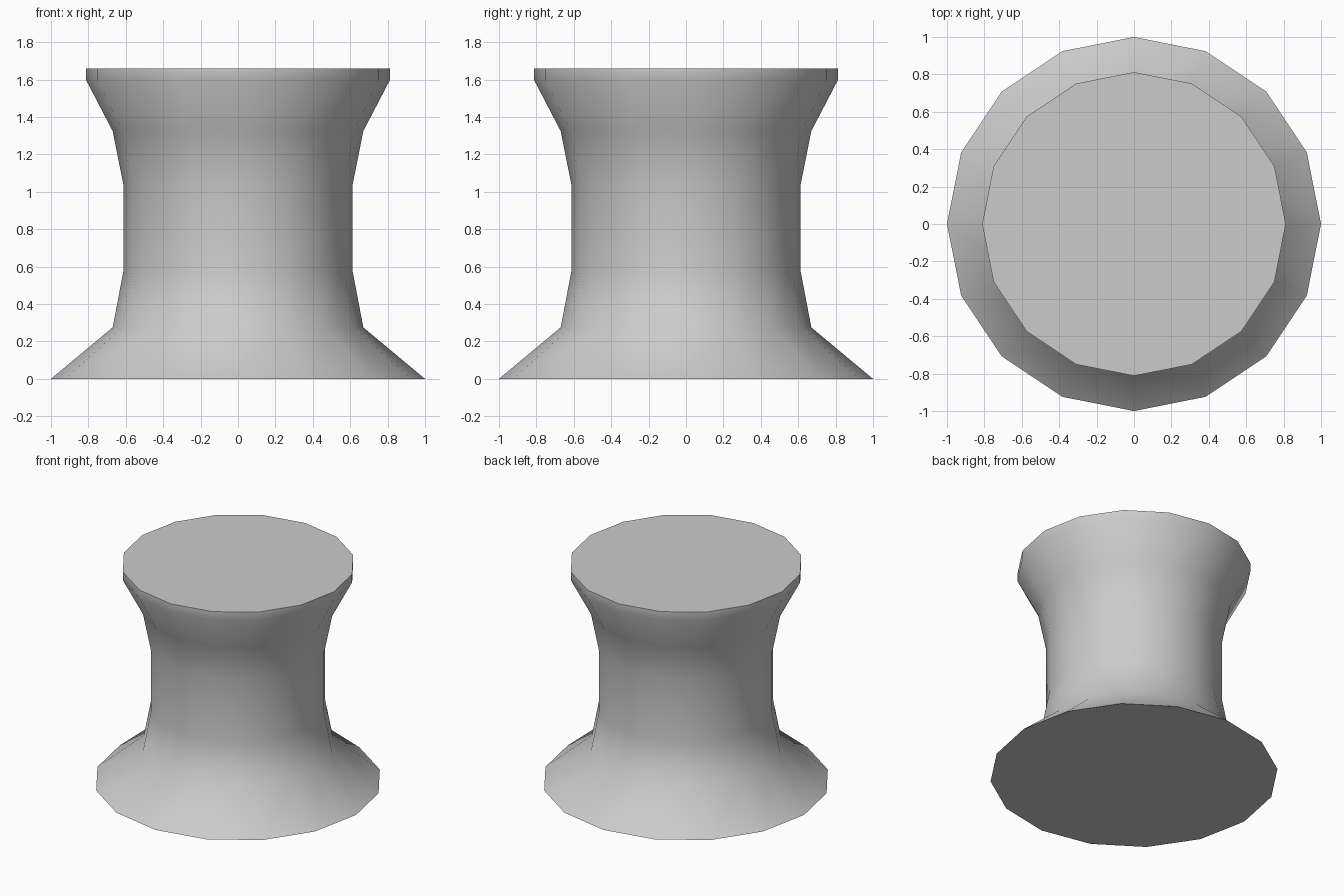
import bpy, bmesh
from math import cos, sin, tau

if "Cube" in bpy.data.objects:
    bpy.data.objects.remove(bpy.data.objects["Cube"])

SIDES = 16
# (radius, height) from base to top
PROFILE = [(1.0, 0.0), (0.67, 0.275), (0.613, 0.575), (0.613, 1.04),
           (0.67, 1.325), (0.812, 1.597), (0.812, 1.66)]

# Turned spool body with flared foot and rim
bm = bmesh.new()
rings = [[bm.verts.new((r * cos(tau * i / SIDES), r * sin(tau * i / SIDES), z))
          for i in range(SIDES)] for r, z in PROFILE]
for low, high in zip(rings, rings[1:]):
    for i in range(SIDES):
        j = (i + 1) % SIDES
        bm.faces.new((low[i], low[j], high[j], high[i]))

# Flat caps
bm.faces.new(rings[0][::-1])
bm.faces.new(rings[-1])

mesh = bpy.data.meshes.new("spool_pedestal")
bm.to_mesh(mesh)
bm.free()
pedestal = bpy.data.objects.new("spool_pedestal", mesh)
bpy.context.collection.objects.link(pedestal)

# Smooth sides, crisp cap edges
bpy.context.view_layer.objects.active = pedestal
pedestal.select_set(True)
bpy.ops.object.shade_smooth_by_angle(angle=tau / 8)
